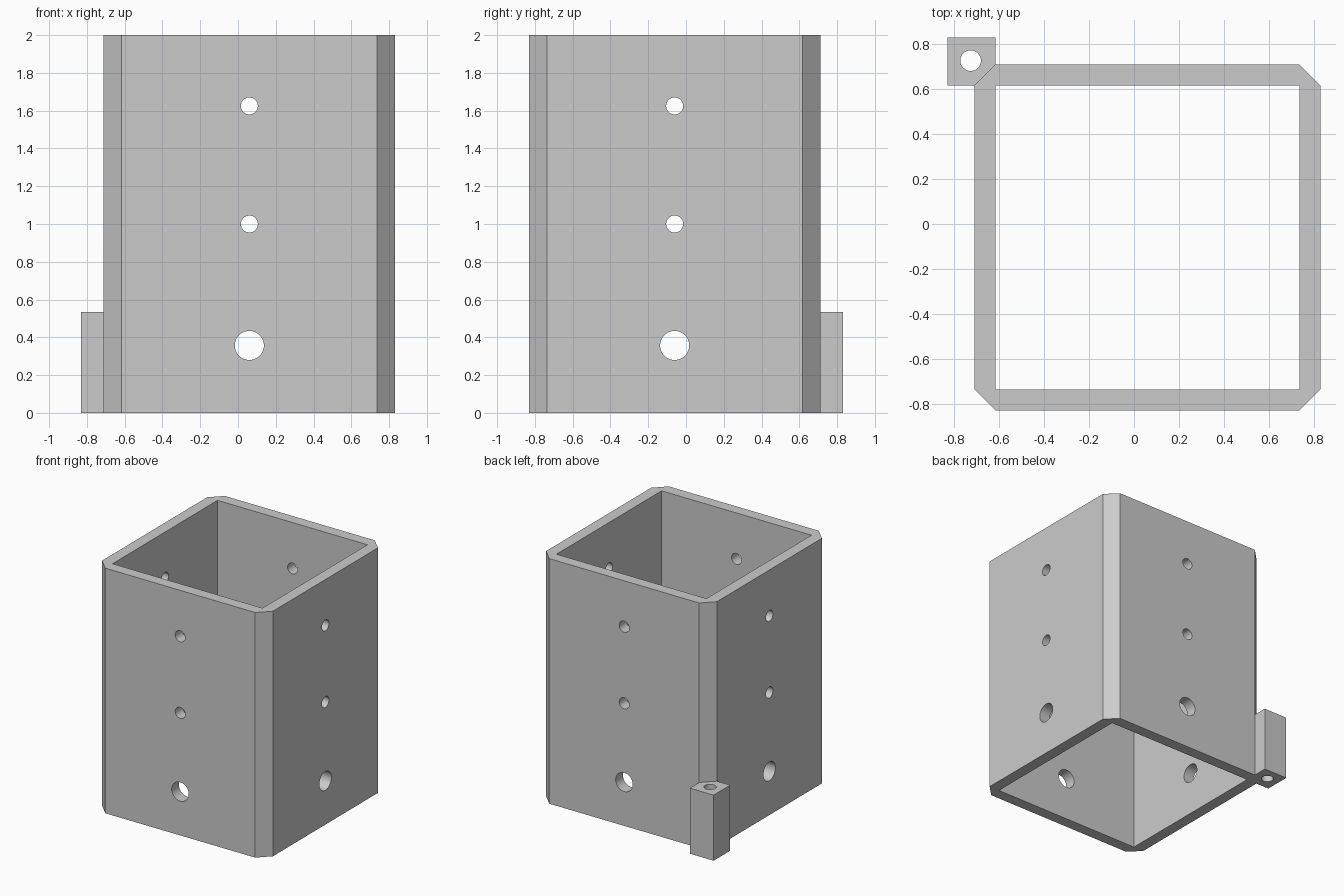
import bpy, bmesh
from mathutils import Matrix, Vector

if "Cube" in bpy.data.objects:
    bpy.data.objects.remove(bpy.data.objects["Cube"])

GREY = (0.6, 0.6, 0.6, 1)
grey = bpy.data.materials.new("plain grey")
grey.use_nodes = True
grey.diffuse_color = GREY
grey.node_tree.nodes["Principled BSDF"].inputs["Base Color"].default_value = GREY

CX, CY = 0.06, -0.06            # tube axis
HALF, WALL, HEIGHT = 0.771, 0.094, 2.0
INNER = HALF - WALL


def make_object(name, bm):
    bmesh.ops.recalc_face_normals(bm, faces=bm.faces)
    mesh = bpy.data.meshes.new(name)
    bm.to_mesh(mesh)
    bm.free()
    mesh.materials.append(grey)
    obj = bpy.data.objects.new(name, mesh)
    bpy.context.collection.objects.link(obj)
    return obj


def prism(name, outline, z0, z1):
    bm = bmesh.new()
    base = bm.faces.new([bm.verts.new((x, y, z0)) for x, y in outline])
    top = bmesh.ops.extrude_face_region(bm, geom=[base])["geom"]
    verts = [v for v in top if isinstance(v, bmesh.types.BMVert)]
    bmesh.ops.translate(bm, verts=verts, vec=(0, 0, z1 - z0))
    return make_object(name, bm)


def drill(name, centre, radius, length, axis):
    bm = bmesh.new()
    turn = Vector((0, 0, 1)).rotation_difference(Vector(axis)).to_matrix().to_4x4()
    bmesh.ops.create_cone(bm, cap_ends=True, segments=48, radius1=radius, radius2=radius,
                          depth=length, matrix=Matrix.Translation(centre) @ turn)
    for f in bm.faces:
        f.smooth = len(f.verts) == 4
    return make_object(name, bm)


def cut(target, cutter):
    mod = target.modifiers.new(cutter.name, "BOOLEAN")
    mod.operation, mod.object, mod.solver = "DIFFERENCE", cutter, "EXACT"
    cutter.hide_render = True
    cutter.hide_set(True)


# Square tube with chamfered corners: walk round the four corners
outline = []
for sx, sy in ((1, 1), (-1, 1), (-1, -1), (1, -1)):
    pair = [(CX + sx * HALF, CY + sy * INNER), (CX + sx * INNER, CY + sy * HALF)]
    outline += pair if sx * sy > 0 else pair[::-1]
tube = prism("square_tube", outline, 0, HEIGHT)

square = [(CX + sx * INNER, CY + sy * INNER) for sx, sy in ((1, 1), (-1, 1), (-1, -1), (1, -1))]
cut(tube, prism("bore_cutter", square, -0.1, HEIGHT + 0.1))

# Cross holes through all four walls
for label, z, r in (("upper", 1.625, 0.045), ("middle", 1.0, 0.045), ("lower", 0.357, 0.077)):
    for side, axis in (("side", (1, 0, 0)), ("front", (0, 1, 0))):
        cut(tube, drill(f"{label}_{side}_cutter", (CX, CY, z), r, 2, axis))

# Small drilled post seated against the chamfer of the back right corner
a, b, c = INNER - CX, HALF - CX, 0.831
post = prism("corner_post", [(-b, a), (-a, b), (-a, c), (-c, c), (-c, a)], 0, 0.535)
cut(post, drill("post_hole_cutter", (-0.728, 0.728, 0.27), 0.046, 1, (0, 0, 1)))
